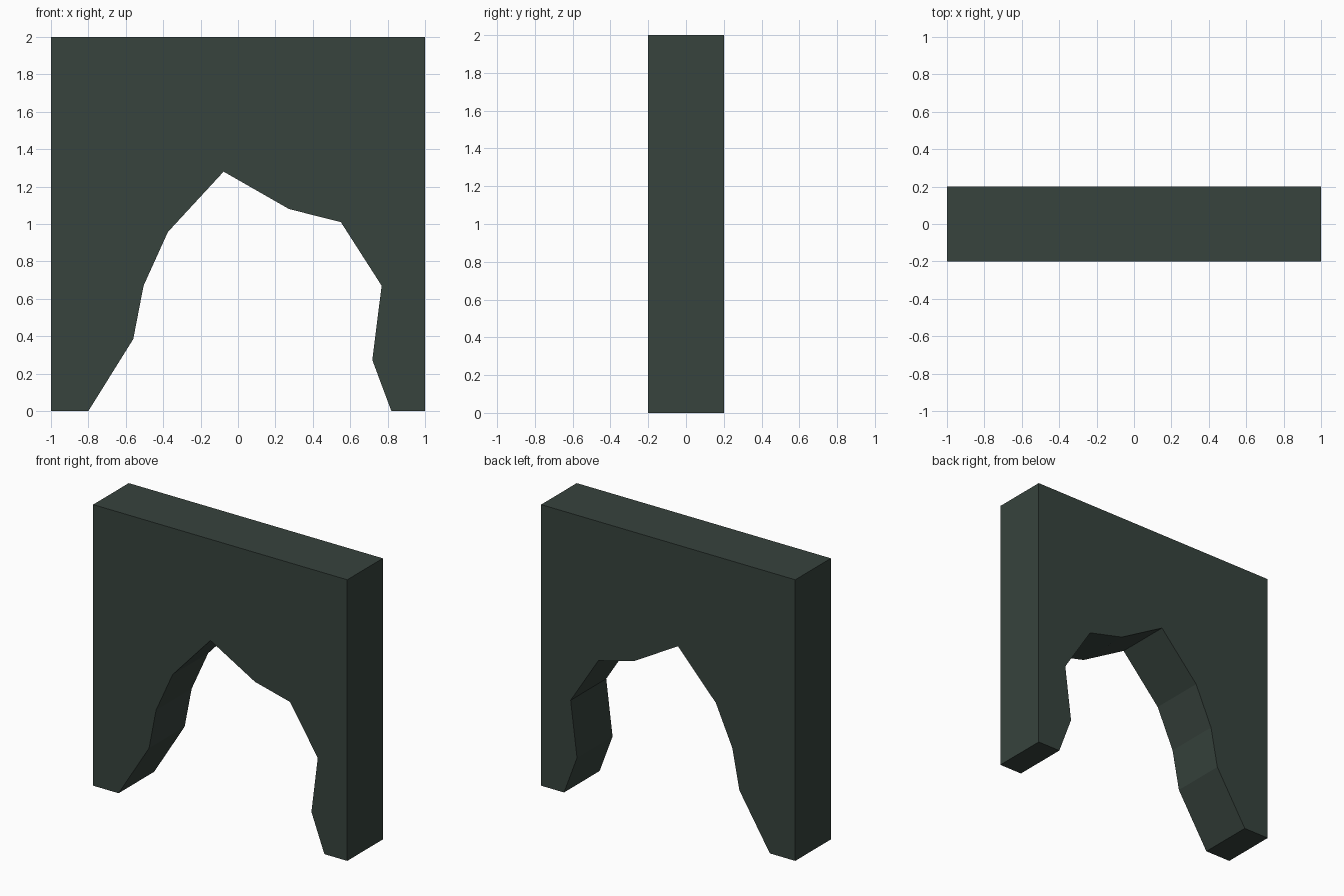
import bpy, bmesh

if "Cube" in bpy.data.objects:
    bpy.data.objects.remove(bpy.data.objects["Cube"])

# Slate-green stone colour
stone = bpy.data.materials.new("dark green stone")
stone.diffuse_color = (0.038, 0.056, 0.047, 1)
stone.use_nodes = True
stone.node_tree.nodes["Principled BSDF"].inputs["Base Color"].default_value = stone.diffuse_color

# Front outline (x, z): square wall with a rough arch opening
opening = [(-0.80, 0), (-0.56, 0.385), (-0.505, 0.67), (-0.375, 0.957),
           (-0.077, 1.28), (0.273, 1.08), (0.55, 1.01), (0.768, 0.67),
           (0.718, 0.273), (0.82, 0)]
outline = opening + [(1, 0), (1, 2), (-1, 2), (-1, 0)]

# Wall: outline extruded through its thickness
bm = bmesh.new()
face = bm.faces.new([bm.verts.new((x, -0.2, z)) for x, z in outline])
ext = bmesh.ops.extrude_face_region(bm, geom=[face], use_keep_orig=True)
moved = [g for g in ext["geom"] if isinstance(g, bmesh.types.BMVert)]
bmesh.ops.translate(bm, verts=moved, vec=(0, 0.4, 0))
bmesh.ops.recalc_face_normals(bm, faces=bm.faces[:])
bmesh.ops.triangulate(bm, faces=[f for f in bm.faces if len(f.verts) > 4])

mesh = bpy.data.meshes.new("arched_wall")
bm.to_mesh(mesh)
bm.free()
mesh.materials.append(stone)
wall = bpy.data.objects.new("arched_wall", mesh)
bpy.context.collection.objects.link(wall)
